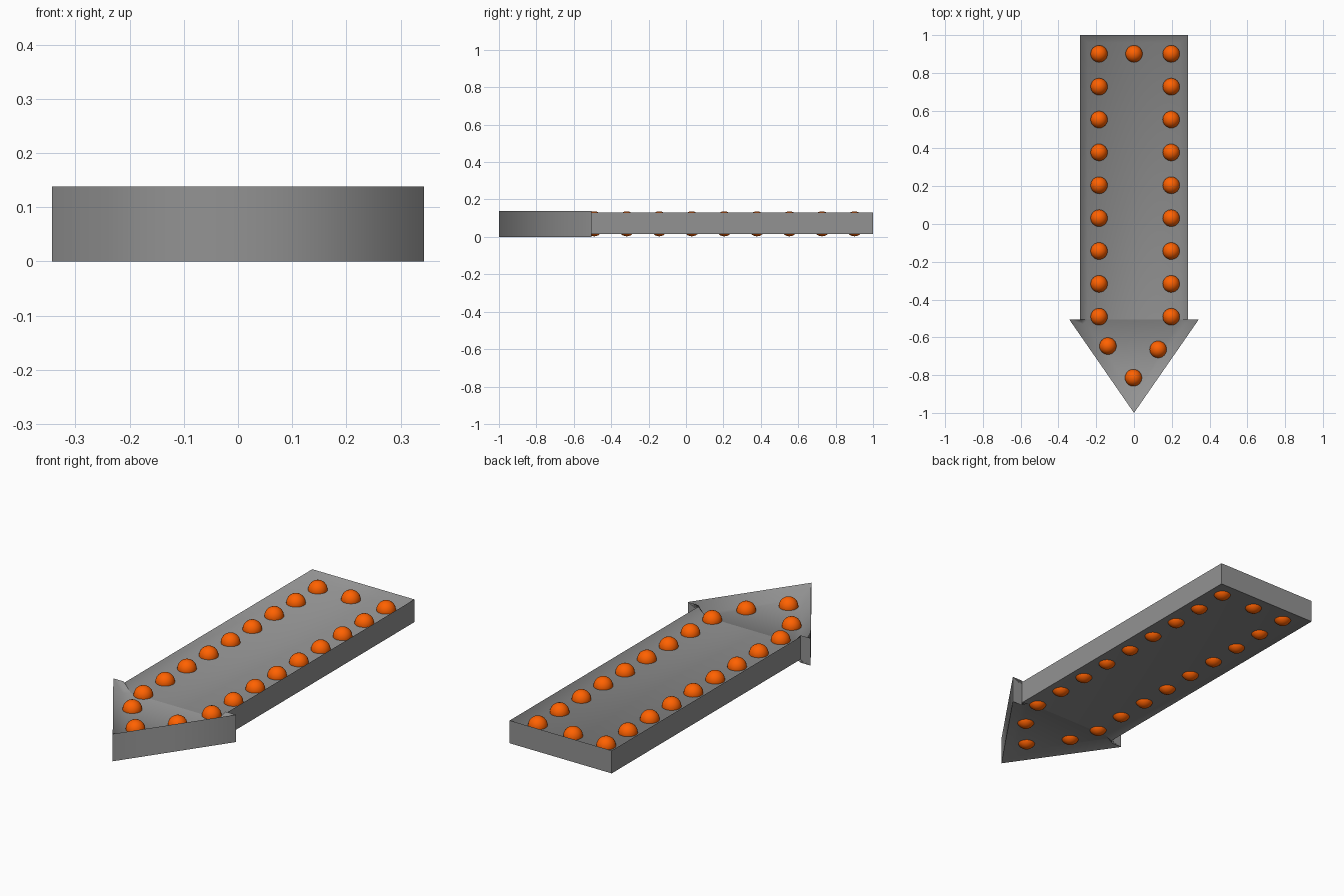
import bpy, bmesh
from math import radians

if "Cube" in bpy.data.objects:
    bpy.data.objects.remove(bpy.data.objects["Cube"])

PANEL_TOP, PANEL_BOTTOM = 0.09, 0.028   # recessed faces shared by shaft and head
BULB_R = 0.045


def material(name, rgb):
    m = bpy.data.materials.new(name)
    m.diffuse_color = (*rgb, 1)
    m.use_nodes = True
    m.node_tree.nodes["Principled BSDF"].inputs["Base Color"].default_value = m.diffuse_color
    return m


dark_grey = material("dark_grey", (0.29, 0.29, 0.29))
orange = material("orange_bulb", (1.0, 0.12, 0.0))


def finish(bm, name, mat, angle):
    """Turn a bmesh into a smooth object whose edges above the angle stay sharp."""
    for f in bm.faces:
        f.smooth = True
    mesh = bpy.data.meshes.new(name)
    bm.to_mesh(mesh)
    bm.free()
    mesh.set_sharp_from_angle(angle=radians(angle))
    mesh.materials.append(mat)
    bpy.context.collection.objects.link(bpy.data.objects.new(name, mesh))


def tray(name, outer, inner, z0, z1, angle):
    """Double-sided tray along an open path: outer wall, sloped rims, two panels."""
    bm = bmesh.new()
    ring = lambda pts, z: [bm.verts.new((x, y, z)) for x, y in pts]
    rows = [ring(inner, PANEL_TOP), ring(outer, z1), ring(outer, z0), ring(inner, PANEL_BOTTOM)]
    for a, b in zip(rows, rows[1:]):
        for i in range(len(outer) - 1):
            bm.faces.new((a[i], a[i + 1], b[i + 1], b[i]))
    panels = [bm.faces.new(rows[0]), bm.faces.new(rows[3])]
    bmesh.ops.triangulate(bm, faces=panels)
    bmesh.ops.recalc_face_normals(bm, faces=bm.faces)
    finish(bm, name, dark_grey, angle)


def mirrored(half):
    """Complete a right-hand half path with its mirror image."""
    return half + [(-x, y) for x, y in reversed(half) if x > 0]


# Shaft
tray("arrow_shaft",
     mirrored([(0.285, -0.505), (0.285, 1.0)]),
     mirrored([(0.245, -0.505), (0.245, 0.96)]), 0.015, 0.13, 65)

# Arrow head, slightly thicker than the shaft, shaded smoothly round its tip
tray("arrow_head",
     mirrored([(0.285, -0.505), (0.343, -0.505), (0, -1.0)]),
     mirrored([(0.245, -0.505), (0.27, -0.53), (0, -0.92)]), 0.0, 0.138, 115)

# Bulbs on both faces
spots = [(x, 0.901 - 0.174 * i) for x in (-0.185, 0.197) for i in range(9)]
spots += [(0, 0.901), (-0.138, -0.646), (0.128, -0.664), (-0.003, -0.814)]

bm = bmesh.new()
for x, y in spots:
    for z in (0.092, 0.048):
        made = bmesh.ops.create_uvsphere(bm, u_segments=24, v_segments=12, radius=BULB_R)
        bmesh.ops.translate(bm, verts=made["verts"], vec=(x, y, z))
finish(bm, "bulbs", orange, 60)
